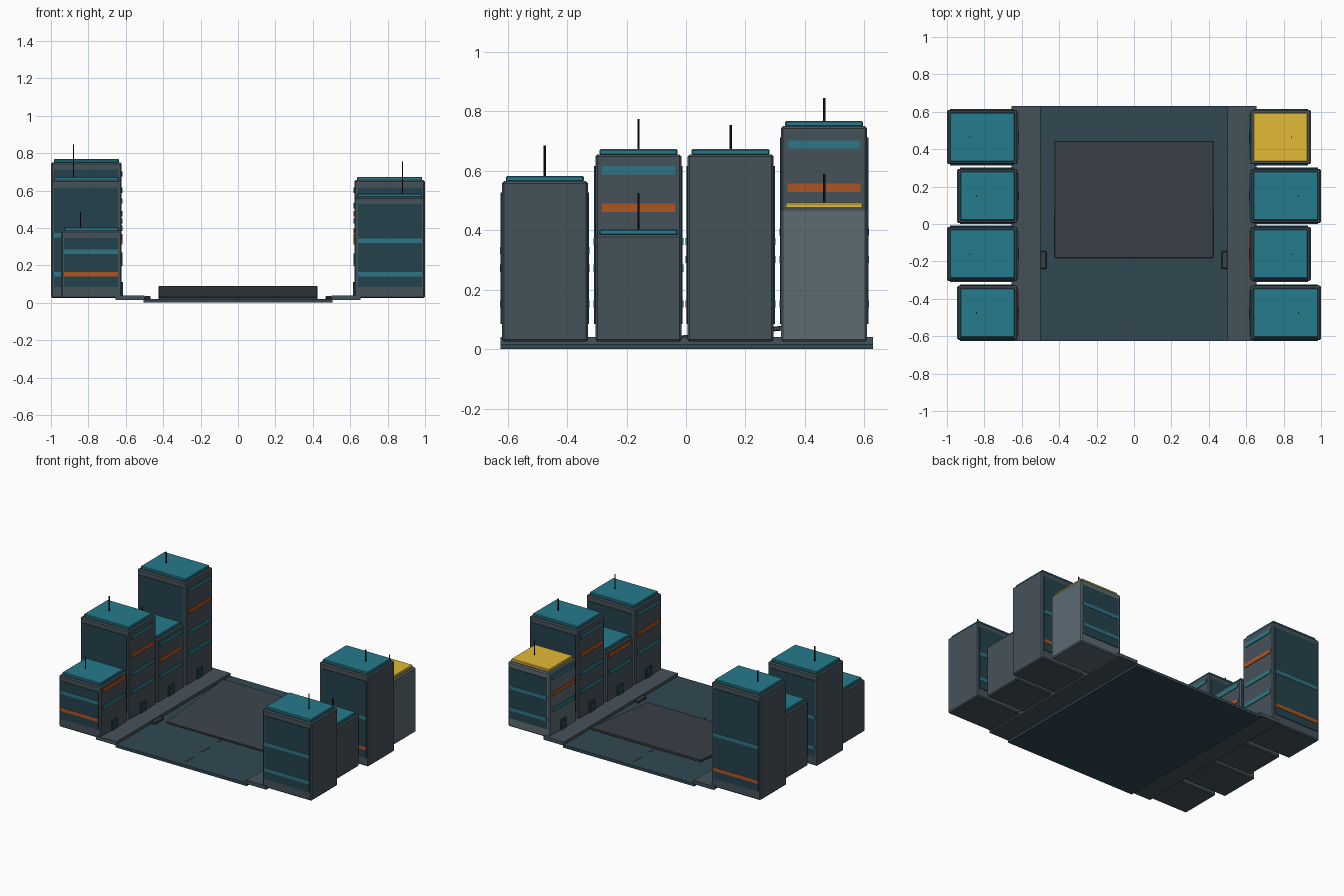
import bpy, bmesh, math
from mathutils import Matrix

if "Cube" in bpy.data.objects:
    bpy.data.objects.remove(bpy.data.objects["Cube"])


def material(name, rgb):
    # colours are given as displayed values and converted to linear
    m = bpy.data.materials.new(name)
    m.diffuse_color = [((c + .055) / 1.055) ** 2.4 for c in rgb] + [1]
    m.use_nodes = True
    m.node_tree.nodes["Principled BSDF"].inputs["Base Color"].default_value = m.diffuse_color
    return m


WALL = material("wall_grey", (.27, .32, .35))
PALE = material("pale_wall", (.36, .42, .45))
TEAL = material("roof_teal", (.15, .48, .55))
GOLD = material("roof_gold", (.89, .73, .21))
GLASS = material("dark_glass", (.14, .26, .30))
BAND = material("band_teal", (.18, .46, .52))
RUST = material("band_orange", (.68, .33, .14))
ROAD = material("road_slate", (.19, .28, .32))
DARK = material("dark_metal", (.08, .09, .10))
SLAB = material("ramp_grey", (.23, .26, .29))


def box(name, x, y, z, mat, bevel=0):
    # box from (min, max) pairs on each axis
    bm = bmesh.new()
    bmesh.ops.create_cube(bm, size=1)
    size = [abs(a[1] - a[0]) for a in (x, y, z)]
    mid = [sum(a) / 2 for a in (x, y, z)]
    bm.transform(Matrix.Translation(mid) @ Matrix.Diagonal(size + [1]))
    if bevel:
        bmesh.ops.bevel(bm, geom=bm.edges[:], offset=bevel, segments=1, affect='EDGES')
    me = bpy.data.meshes.new(name)
    bm.to_mesh(me)
    bm.free()
    me.materials.append(mat)
    ob = bpy.data.objects.new(name, me)
    bpy.context.collection.objects.link(ob)
    return ob


def antenna(x, y, z0, z1):
    bpy.ops.mesh.primitive_cylinder_add(vertices=6, radius=.004, depth=z1 - z0,
                                        location=(x, y, (z0 + z1) / 2))
    bpy.context.object.name = "antenna"
    bpy.context.object.data.materials.append(DARK)


BASE, INNER = .025, .622


def building(side, yc, width, top, mast, bands, shift, wall=WALL, roof=TEAL, low=BAND):
    outer, h = INNER + width, top - BASE
    y0, y1 = yc - .145, yc + .145
    sx = lambda a, b: (side * a, side * b)
    box("tower", sx(INNER, outer), (y0, y1), (BASE, top), wall, .007)
    box("roof_cap", sx(INNER + .015, outer - .015), (y0 + .014, y1 - .014),
        (top - .002, top + .018), roof, .004)
    antenna(side * (INNER + width / 2 + width * .18), yc, top + .01, mast)
    # glazed panels with two bands on the front and back walls
    for d in (-1, 1):
        yw = yc + d * .145
        box("side_glazing", sx(INNER + .02, outer - .015), (yw - .004, yw + .004),
            (.085, top - .038), GLASS)
        for z, m in ((.152, low), (.152 + h / 3, BAND)):
            box("side_band", sx(INNER + .02, outer - .015), (yw - .006, yw + .006),
                (z - .012, z + .012), m)
    # window bands and door on the street wall
    for i in range(bands):
        z = top - h * .085 - i * h / bands
        if z < .13:
            continue
        box("street_band", sx(INNER - .005, INNER + .005), (yc - .123, yc + .123),
            (z - .014, z + .014), RUST if (i + shift) % 3 == 1 else BAND)
    box("door", sx(INNER - .007, INNER + .005), (yc - .03, yc + .03), (.035, .11), GLASS)


ROWS = (-.475, -.16, .15, .465)
# left side of the street, front to back
building(-1, ROWS[0], .323, .385, .485, 3, 1, low=RUST)
building(-1, ROWS[1], .378, .655, .775, 5, 0)
building(-1, ROWS[2], .323, .475, .59, 4, 0)
building(-1, ROWS[3], .378, .75, .845, 5, 0, low=RUST)
# right side of the street, front to back
building(1, ROWS[0], .378, .565, .685, 4, 0)
building(1, ROWS[1], .323, .385, .525, 3, 1)
building(1, ROWS[2], .378, .655, .755, 5, 0, low=RUST)
building(1, ROWS[3], .323, .475, .59, 4, 0, PALE, GOLD)

# street, pavements and lane dashes
box("road", (-.505, .505), (-.625, .63), (0, .02), ROAD)
for s in (-1, 1):
    box("pavement", (s * .5, s * .655), (-.625, .63), (.015, .04), WALL)
    box("kerb_bracket", (s * .468, s * .5), (-.24, -.145), (.018, .036), SLAB, .004)
for i in range(-3, 4):
    y = i * .18
    box("lane_dash", (-.006, .006), (y - .042, y + .042), (.018, .022), SLAB)

# tilted slab rising toward the back
ramp = box("ramp", (-.425, .425), (-.314, .314), (-.008, .008), SLAB, .003)
ramp.rotation_euler.x = math.atan2(.06, .625)
ramp.location = (0, .132, .052)
